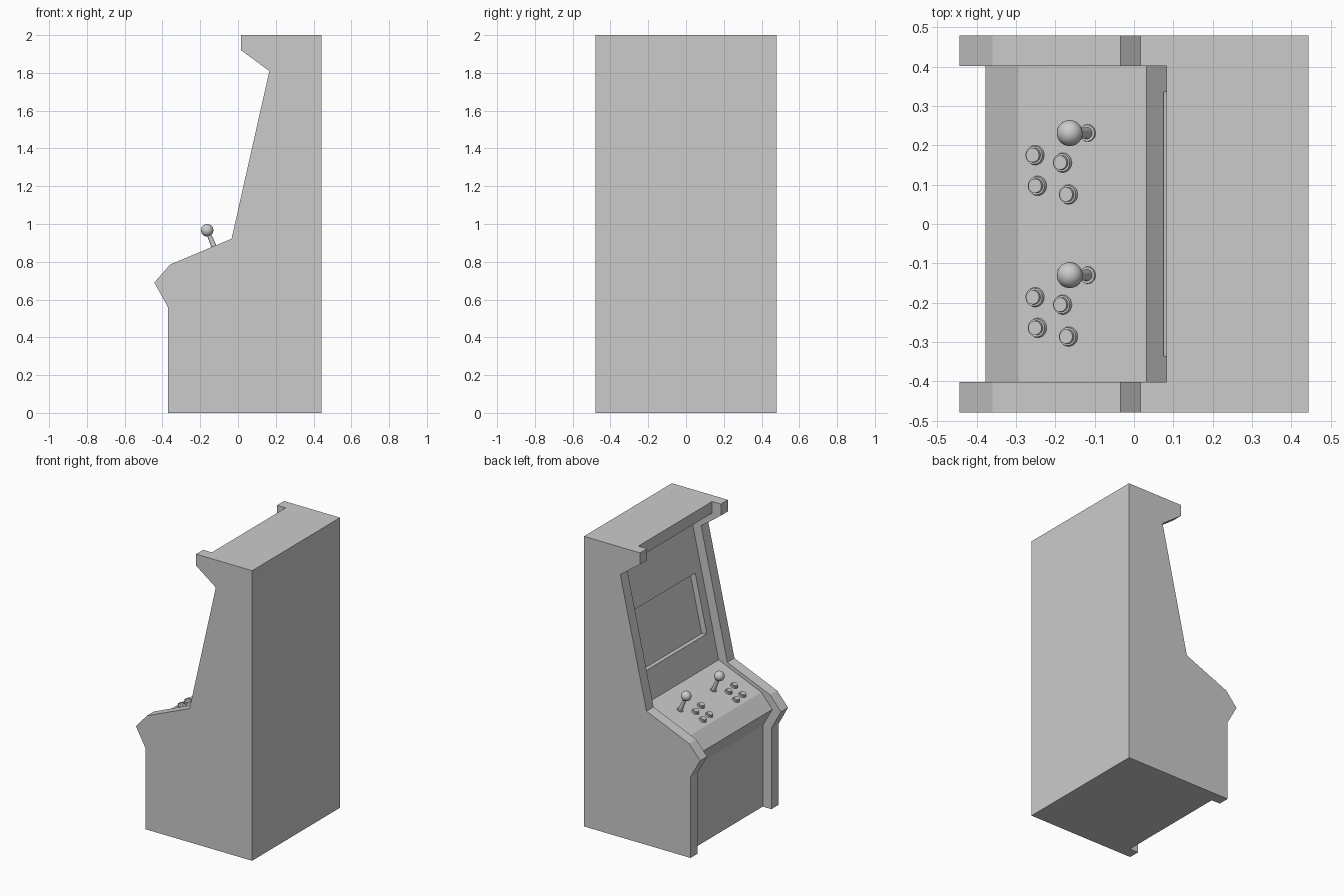
import bpy, bmesh, math
from mathutils import Vector, Matrix

if "Cube" in bpy.data.objects:
    bpy.data.objects.remove(bpy.data.objects["Cube"])

# Cabinet outline in x/z; the player side faces -x
OUTLINE = [(0.443, 0), (0.443, 2), (0.016, 2), (0.016, 1.92), (0.166, 1.81),
           (-0.034, 0.922), (-0.36, 0.785), (-0.443, 0.69), (-0.37, 0.558), (-0.37, 0)]
INSET = 0.066          # front of the body sits behind the side panels
HALF_W, INNER_W = 0.479, 0.402


def make_object(name, bm):
    bmesh.ops.recalc_face_normals(bm, faces=bm.faces)
    mesh = bpy.data.meshes.new(name)
    bm.to_mesh(mesh)
    bm.free()
    obj = bpy.data.objects.new(name, mesh)
    bpy.context.collection.objects.link(obj)
    return obj


def prism(name, profile, y0, y1):
    bm = bmesh.new()
    face = bm.faces.new([bm.verts.new((x, y0, z)) for x, z in profile])
    ext = bmesh.ops.extrude_face_region(bm, geom=[face])
    verts = [v for v in ext["geom"] if isinstance(v, bmesh.types.BMVert)]
    bmesh.ops.translate(bm, verts=verts, vec=(0, y1 - y0, 0))
    return make_object(name, bm)


def smooth(obj):
    bpy.ops.object.select_all(action='DESELECT')
    obj.select_set(True)
    bpy.context.view_layer.objects.active = obj
    bpy.ops.object.shade_smooth_by_angle(angle=math.radians(40))


# Side panels
for side, sign in (("left", 1), ("right", -1)):
    prism("side_panel_" + side, OUTLINE, sign * INNER_W, sign * HALF_W)

# Main body between the panels, stepped back at the front
inner = OUTLINE[:2] + [(x + INSET, z) for x, z in OUTLINE[2:]]
body = prism("cabinet_body", inner, -INNER_W, INNER_W)

# Recessed screen opening in the sloping front
slope_top, slope_bot = (Vector(inner[i]) for i in (4, 5))
along = (slope_top - slope_bot).normalized()
inward = Vector((along.y, -along.x))


def on_slope(z, depth):
    p = slope_bot.lerp(slope_top, (z - slope_bot.y) / (slope_top.y - slope_bot.y))
    return tuple(p + inward * depth)


cutter = prism("screen_cutter", [on_slope(1.115, -0.05), on_slope(1.51, -0.05),
                                 on_slope(1.51, 0.04), on_slope(1.115, 0.04)], -0.335, 0.335)
cutter.hide_render = True
cut = body.modifiers.new("screen_opening", 'BOOLEAN')
cut.operation = 'DIFFERENCE'
cut.solver = 'EXACT'
cut.object = cutter
bpy.context.view_layer.objects.active = body
bpy.ops.object.modifier_apply(modifier=cut.name)
bpy.data.objects.remove(cutter)

# Control panel frame: local z is the panel normal
panel_back, panel_front = Vector(inner[5]), Vector(inner[6])
pitch = (panel_back.y - panel_front.y) / (panel_back.x - panel_front.x)
TILT = Matrix.Rotation(-math.atan(pitch), 4, 'Y')


def panel_matrix(x, y):
    z = panel_front.y + pitch * (x - panel_front.x)
    return Matrix.Translation((x, y, z)) @ TILT


def add_post(bm, r0, r1, z0, z1, segs=32):
    bmesh.ops.create_cone(bm, cap_ends=True, segments=segs, radius1=r0, radius2=r1,
                          depth=z1 - z0, matrix=Matrix.Translation((0, 0, (z0 + z1) / 2)))


def joystick(name, x, y):
    bm = bmesh.new()
    add_post(bm, 0.023, 0.021, -0.005, 0.005)
    add_post(bm, 0.015, 0.011, 0, 0.1)
    bmesh.ops.create_uvsphere(bm, u_segments=32, v_segments=16, radius=0.033,
                              matrix=Matrix.Translation((0, 0, 0.117)))
    obj = make_object(name, bm)
    obj.matrix_world = panel_matrix(x, y)
    smooth(obj)


def button(name, x, y):
    bm = bmesh.new()
    add_post(bm, 0.026, 0.023, -0.005, 0.009)
    add_post(bm, 0.019, 0.018, 0, 0.018)
    obj = make_object(name, bm)
    obj.matrix_world = panel_matrix(x, y)
    smooth(obj)


# Two players' controls: one stick and four buttons each
BUTTONS = [(-0.251, 0.175), (-0.181, 0.156), (-0.245, 0.097), (-0.166, 0.075)]
for player, dy in ((1, 0), (2, -0.361)):
    joystick(f"joystick_{player}", -0.118, 0.231 + dy)
    for i, (x, y) in enumerate(BUTTONS, 1):
        button(f"button_{player}_{i}", x, y + dy)
